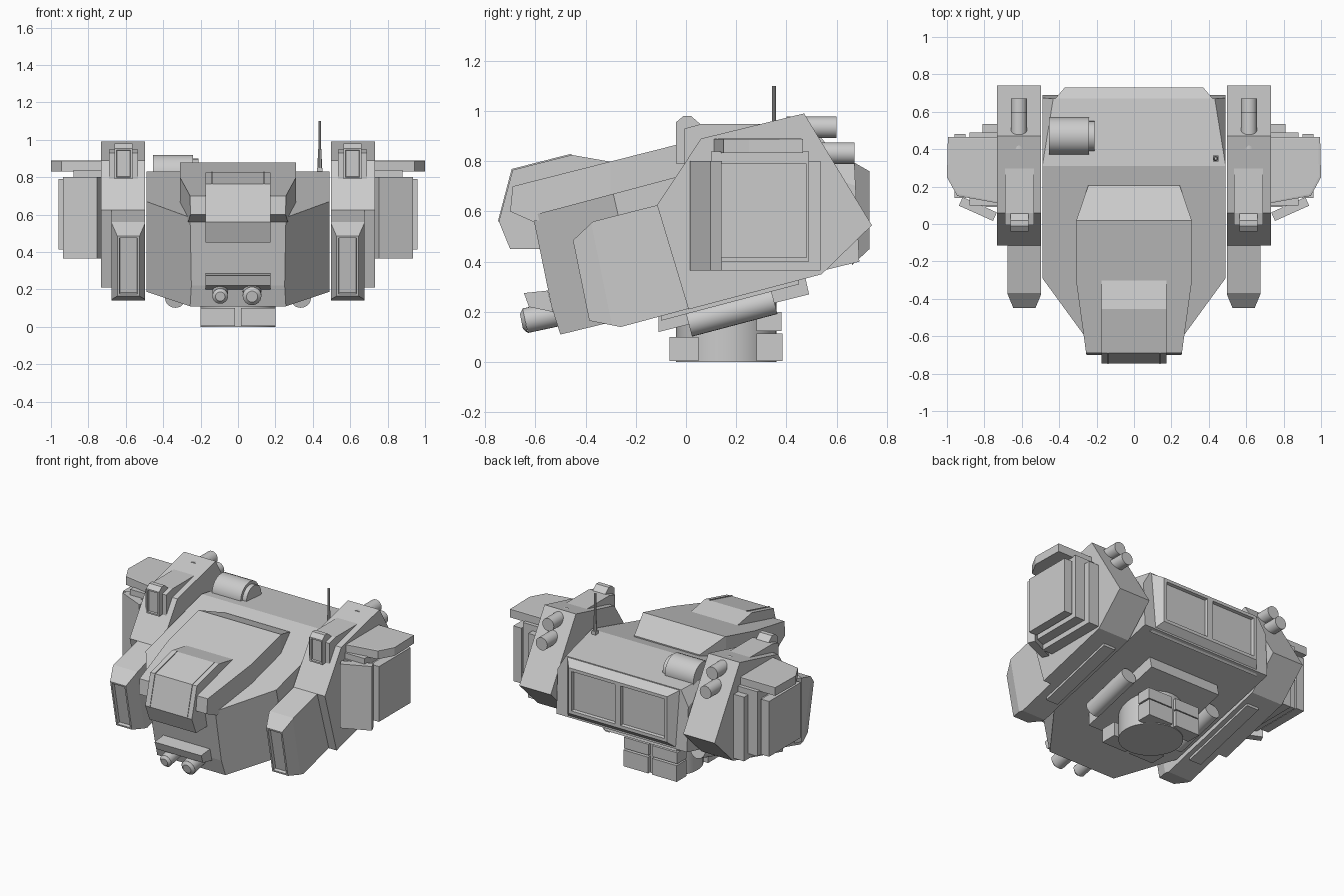
import bpy, bmesh, math
from mathutils import Vector, Matrix

cube = bpy.data.objects.get("Cube")
if cube:
    bpy.data.objects.remove(cube, do_unlink=True)

grey = bpy.data.materials.new("hull_grey")
grey.use_nodes = True
COLOR = (0.6, 0.6, 0.6, 1)
grey.diffuse_color = COLOR
grey.node_tree.nodes["Principled BSDF"].inputs["Base Color"].default_value = COLOR


def finish(name, bm, smooth=False):
    bmesh.ops.recalc_face_normals(bm, faces=bm.faces[:])
    mesh = bpy.data.meshes.new(name)
    bm.to_mesh(mesh)
    bm.free()
    mesh.materials.append(grey)
    if smooth:
        for p in mesh.polygons:
            p.use_smooth = True
        mesh.set_sharp_from_angle(angle=math.radians(35))
    obj = bpy.data.objects.new(name, mesh)
    bpy.context.scene.collection.objects.link(obj)
    return obj


def prism(profile, a, b, axis="x"):
    """Extrude an outline (y, z) along x, or (x, y) along z."""
    bm = bmesh.new()
    put = (lambda p, w: (w, *p)) if axis == "x" else (lambda p, w: (*p, w))
    lo = [bm.verts.new(put(p, a)) for p in profile]
    hi = [bm.verts.new(put(p, b)) for p in profile]
    bm.faces.new(lo)
    bm.faces.new(hi)
    n = len(profile)
    for i in range(n):
        j = (i + 1) % n
        bm.faces.new((lo[i], lo[j], hi[j], hi[i]))
    bmesh.ops.recalc_face_normals(bm, faces=bm.faces[:])
    return bm


def cut(bm, p, q, r, keep):
    """Slice by the plane through three points and keep one side."""
    p, q, r, keep = map(Vector, (p, q, r, keep))
    no = (q - p).cross(r - p).normalized()
    if no.dot(keep - p) > 0:
        no = -no
    res = bmesh.ops.bisect_plane(bm, geom=bm.verts[:] + bm.edges[:] + bm.faces[:],
                                 plane_co=p, plane_no=no, clear_outer=True)
    edges = [e for e in res["geom_cut"] if isinstance(e, bmesh.types.BMEdge)]
    bmesh.ops.holes_fill(bm, edges=edges, sides=0)
    bmesh.ops.recalc_face_normals(bm, faces=bm.faces[:])


def recess(bm, direction, width, depth):
    """Inset the face that looks most along a direction and sink it."""
    face = max(bm.faces, key=lambda f: f.normal.dot(Vector(direction)))
    bmesh.ops.inset_region(bm, faces=[face], thickness=width)
    bmesh.ops.inset_region(bm, faces=[face], thickness=0.004, depth=-depth)


def box(name, x, y, z, turn=None):
    bm = bmesh.new()
    bmesh.ops.create_cube(bm, size=1)
    for v in bm.verts:
        v.co = Vector((v.co.x * (x[1] - x[0]), v.co.y * (y[1] - y[0]), v.co.z * (z[1] - z[0])))
    mid = Vector([(r[0] + r[1]) / 2 for r in (x, y, z)])
    rot = Matrix.Rotation(turn[0], 4, turn[1]) if turn else Matrix()
    bmesh.ops.transform(bm, matrix=Matrix.Translation(mid) @ rot, verts=bm.verts[:])
    return finish(name, bm)


def tube(name, start, end, r1, r2=None, sides=24):
    start, end = Vector(start), Vector(end)
    d = end - start
    bm = bmesh.new()
    bmesh.ops.create_cone(bm, cap_ends=True, segments=sides, radius1=r1,
                          radius2=r1 if r2 is None else r2, depth=d.length)
    m = Matrix.Translation((start + end) / 2) @ d.to_track_quat("Z", "Y").to_matrix().to_4x4()
    bmesh.ops.transform(bm, matrix=m, verts=bm.verts[:])
    return finish(name, bm, True)


# Main hull with angled cheeks and trimmed rear corners
bm = prism([(-.61, .585), (.31, .83), (.67, .80), (.69, .40), (-.50, .11), (-.535, .22)], -.49, .49)
mid = (0, 0, .5)
for s in (1, -1):
    cut(bm, (s * .256, -.61, .585), (s * .256, -.50, .11), (s * .49, -.285, .65), mid)
    cut(bm, (s * .49, .31, .83), (s * .43, .68, .80), (s * .49, .68, .70), mid)
finish("hull", bm)

# Raised hood on the hull
bm = prism([(-.69, .70), (.02, .88), (.205, .81), (.2, .7), (-.61, .56), (-.70, .60)], -.31, .31)
for s in (1, -1):
    cut(bm, (s * .256, -.69, .7), (s * .256, -.69, .5), (s * .31, -.3, .7), (0, -.2, .7))
    cut(bm, (s * .31, .015, .7), (s * .31, .015, .9), (s * .245, .205, .7), (0, -.2, .7))
finish("hood", bm)

# Visor block with thin seam strips
visor = [(-.745, .56), (-.69, .765), (-.455, .825), (-.295, .797), (-.30, .72), (-.56, .45), (-.70, .45)]
finish("visor", prism(visor, -.175, .175))
strip = [(-.749, .56), (-.694, .769), (-.455, .830), (-.455, .82), (-.68, .76), (-.735, .56)]
for s in (1, -1):
    finish("visor_seam", prism(strip, s * .137, s * .143))

# Chin panel and lamps
finish("chin_panel", prism([(-.645, .275), (-.55, .285), (-.53, .2), (-.625, .22)], -.175, .175))
for x, r in ((-.095, .042), (.075, .05)):
    tube("chin_lamp", (x, -.64, .165), (x, -.50, .195), r)
    tube("lamp_cap", (x, -.655, .162), (x, -.64, .165), r * .6, r)

# Rear plate: bevelled frame with two sunken panels
bm = bmesh.new()
bmesh.ops.create_cube(bm, size=1)
for v in bm.verts:
    back = v.co.y > 0
    top = v.co.z > 0
    v.co = Vector((math.copysign(.37 if back else .43, v.co.x), .73 if back else .66,
                   (.76 if back else .80) if top else (.45 if back else .385)))
bmesh.ops.bisect_plane(bm, geom=bm.verts[:] + bm.edges[:] + bm.faces[:],
                       plane_co=(0, 0, 0), plane_no=(1, 0, 0))
bmesh.ops.recalc_face_normals(bm, faces=bm.faces[:])
rear = [f for f in bm.faces if f.normal.y > .95 and f.calc_center_median().y > .7]
for f in rear:
    bmesh.ops.inset_region(bm, faces=[f], thickness=.03)
    bmesh.ops.inset_region(bm, faces=[f], thickness=.006, depth=-.02)
finish("rear_plate", bm)

frame = [(-.115, .625), (.06, .89), (.47, .99), (.74, .545), (.54, .35), (.01, .21)]
pod = [(-.45, .485), (-.37, .56), (-.115, .625), (.1, .65), (.1, .236), (0, .21), (-.26, .14), (-.385, .165)]
launcher = [(-.005, .78), (-.005, .93), (.06, .948), (.32, .948), (.32, .8)]
muzzle = [(-.04, .79), (-.04, .955), (-.01, .98), (.02, .98), (.06, .945), (.06, .79)]

for s, side in ((1, "left"), (-1, "right")):
    def sx(a, b):
        return sorted((s * a, s * b))

    # Shoulder frame and forward pod
    finish(side + "_frame", prism(frame, *sx(.497, .733)))
    bm = prism(pod, *sx(.497, .675))
    keep = (s * .586, 0, .4)
    for wide, slim in ((.675, .645), (.497, .527)):
        cut(bm, (s * slim, -.45, .485), (s * slim, -.385, .165), (s * wide, -.37, .52), keep)
    recess(bm, (0, -1, -.2), .016, .02)
    finish(side + "_pod", bm)
    finish(side + "_under_rail", prism([(-.1, .2), (.45, .34), (.45, .31), (-.1, .165)], *sx(.53, .62)))

    # Launcher on top of the frame
    finish(side + "_launcher", prism(launcher, *sx(.535, .69)))
    bm = prism(muzzle, *sx(.565, .66))
    recess(bm, (0, -1, 0), .014, .012)
    finish(side + "_muzzle", bm)

    # Twin exhausts at the back
    for y, z in ((.60, .935), (.67, .832)):
        tube(side + "_exhaust", (s * .615, y - .2, z), (s * .615, y, z), .043)

    # Layered side armour
    box(side + "_inner_slab", sx(.72, .81), (.09, .535), (.365, .80))
    box(side + "_middle_slab", sx(.72, .88), (.10, .49), (.40, .838))
    box(side + "_core", sx(.80, .93), (.18, .45), (.44, .78))
    box(side + "_outer_slab", sx(.90, .96), (.14, .48), (.415, .79))
    box(side + "_front_flap", sx(.735, .935), (.055, .105), (.365, .80), (s * .42, "Z"))

    # Shoulder wing plate
    wing = [(.72, .465), (.995, .465), (1.0, .25), (.945, .15), (.72, .11)]
    bm = prism([(s * x, y) for x, y in wing], .832, .888, "z")
    top = max(bm.faces, key=lambda f: f.calc_center_median().z)
    bmesh.ops.inset_region(bm, faces=[top], thickness=.012, depth=.002)
    finish(side + "_wing_plate", bm)

    # Belly cylinders
    tube(side + "_belly_cylinder", (s * .335, .01, .155), (s * .335, .35, .245), .055)

    # Waist blocks round the turning base
    for name, y, z in (("front", (-.065, .05), (.005, .1)), ("rear", (.28, .385), (.005, .115)),
                       ("rear_upper", (.28, .38), (.125, .2))):
        box(f"{side}_{name}_block", sx(.015, .2), y, z)

# Tilted belly plate and turning base
finish("belly_plate", prism([(-.11, .12), (-.11, .22), (.47, .36), (.49, .27)], -.27, .27))
tube("base", (0, .16, 0), (0, .16, .24), .2, sides=32)

# Roof canister and antenna
tube("roof_canister", (-.455, .47, .82), (-.24, .47, .82), .1)
tube("canister_cap", (-.24, .47, .82), (-.21, .47, .82), .08)
box("antenna_foot", (.422, .452), (.335, .365), (.81, .85))
tube("antenna_base", (.437, .35, .84), (.437, .35, .95), .014, .009, 10)
tube("antenna", (.437, .35, .95), (.437, .35, 1.1), .008, sides=10)
